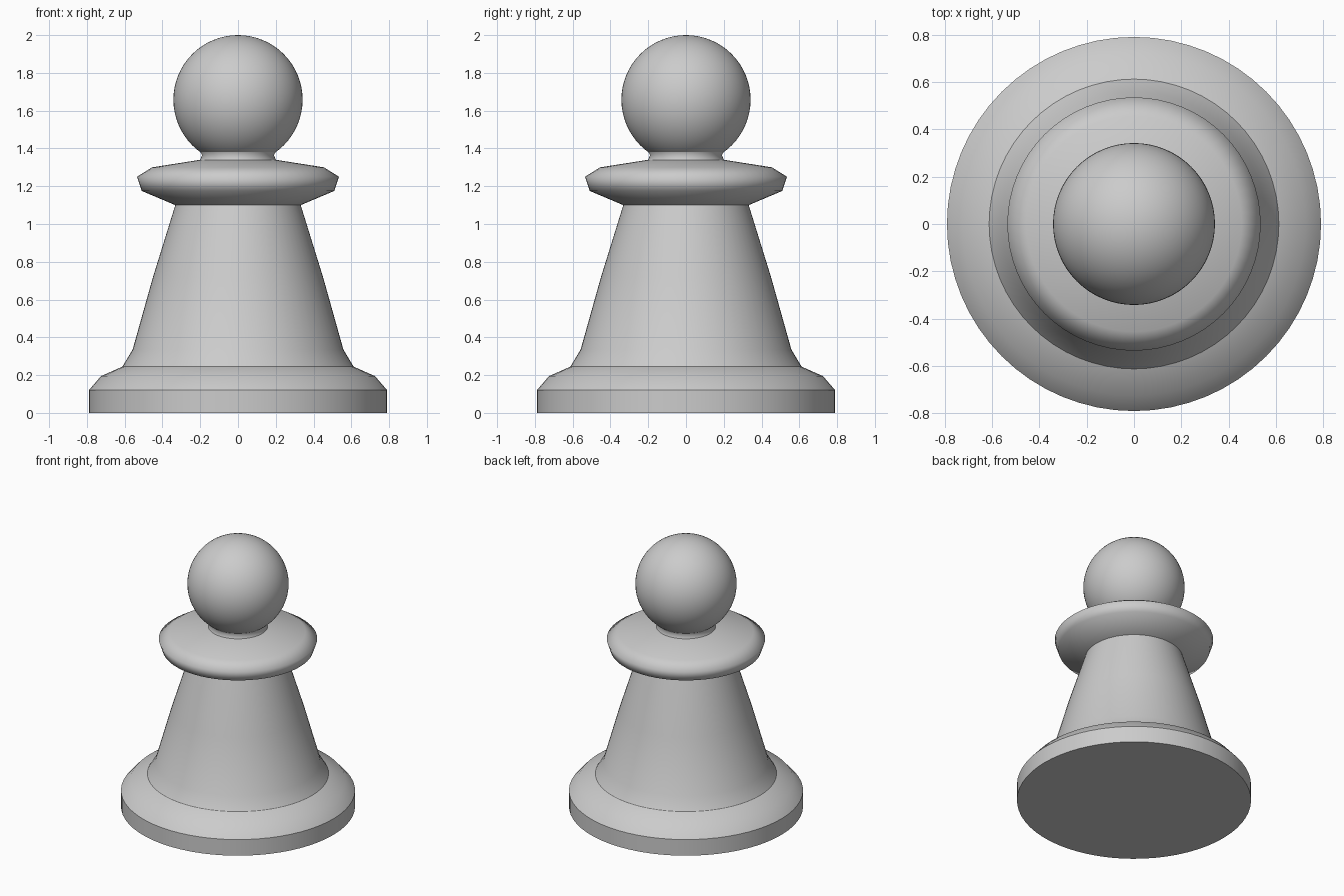
import bpy, bmesh, math

SIDES = 64

cube = bpy.data.objects.get("Cube")
if cube:
    bpy.data.objects.remove(cube, do_unlink=True)

grey = bpy.data.materials.new("light grey")
grey.use_nodes = True
colour = (0.6, 0.6, 0.6, 1)
grey.diffuse_color = colour
grey.node_tree.nodes["Principled BSDF"].inputs["Base Color"].default_value = colour


def turned(name, profile, angle, cap_bottom=False):
    """Lathe a bottom-to-top (radius, height) profile around z."""
    bm = bmesh.new()
    rings = [[bm.verts.new((r * math.cos(a), r * math.sin(a), z))
              for a in (math.tau * i / SIDES for i in range(SIDES))]
             for r, z in profile]
    for low, high in zip(rings, rings[1:]):
        for i in range(SIDES):
            j = (i + 1) % SIDES
            bm.faces.new((low[i], low[j], high[j], high[i]))
    if cap_bottom:
        bm.faces.new(rings[0][::-1])
    mesh = bpy.data.meshes.new(name)
    bm.to_mesh(mesh)
    bm.free()
    return finish(bpy.data.objects.new(name, mesh), angle)


def finish(obj, angle):
    """Link, colour and smooth a part."""
    if obj.name not in bpy.context.collection.objects:
        bpy.context.collection.objects.link(obj)
    obj.data.materials.append(grey)
    bpy.ops.object.select_all(action="DESELECT")
    obj.select_set(True)
    bpy.context.view_layer.objects.active = obj
    bpy.ops.object.shade_smooth_by_angle(angle=math.radians(angle))
    return obj


# Base disc with a rounded shoulder
turned("base", [(0.79, 0), (0.79, 0.12), (0.725, 0.195), (0.612, 0.245)], 35, True)

# Tapering body
turned("body", [(0.612, 0.245), (0.558, 0.335), (0.45, 0.72), (0.332, 1.1)], 35)

# Flared collar, smooth all round
turned("collar", [(0.332, 1.1), (0.51, 1.175), (0.535, 1.25),
                  (0.455, 1.3), (0.2, 1.34)], 90)

# Short neck under the head
turned("neck", [(0.2, 1.34), (0.19, 1.365), (0.205, 1.39)], 60)

# Ball head
bpy.ops.mesh.primitive_uv_sphere_add(segments=SIDES, ring_count=32,
                                     radius=0.342, location=(0, 0, 1.658))
head = bpy.context.object
head.name = "head"
finish(head, 60)
